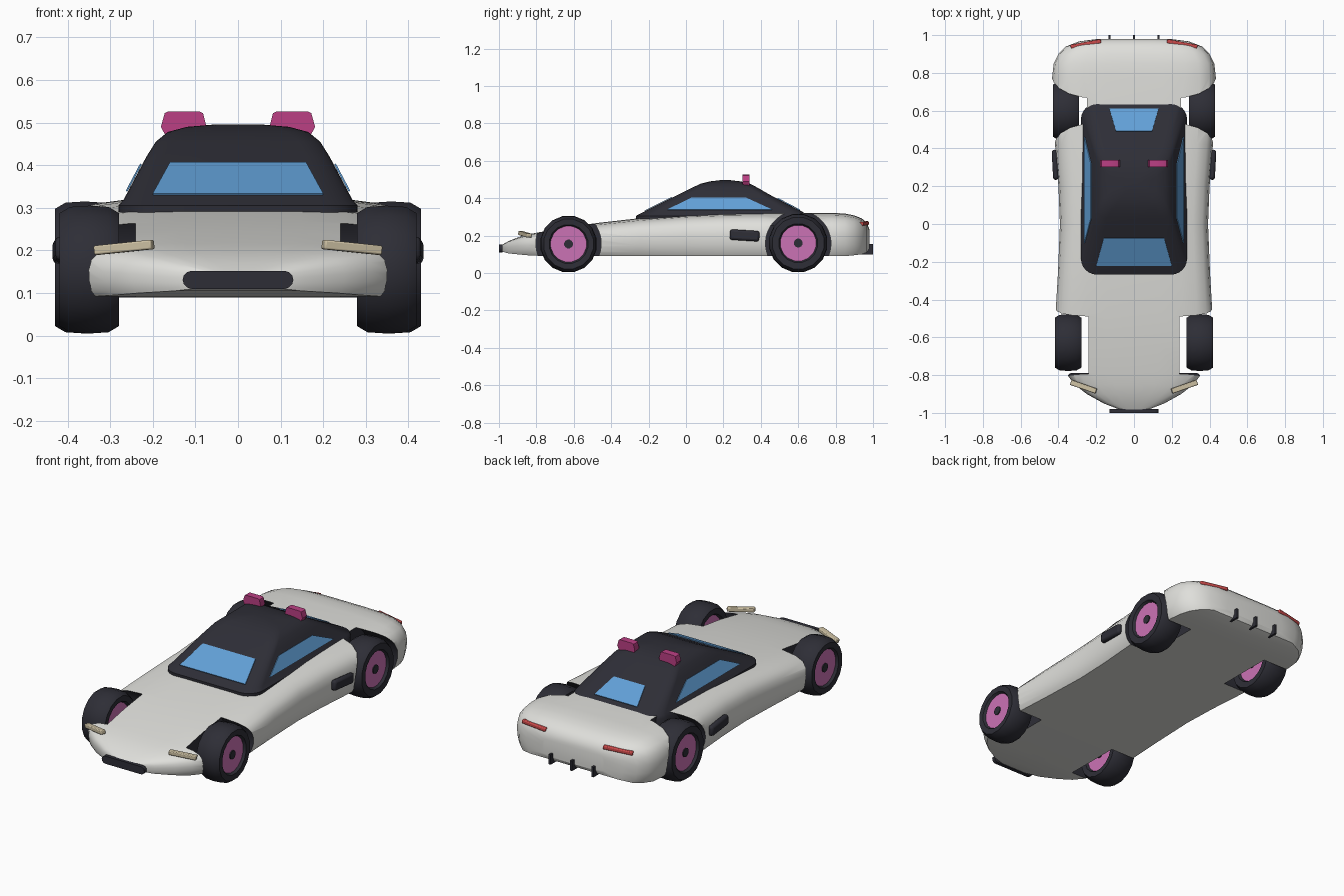
import bpy, bmesh, math
from mathutils import Vector, Matrix

if "Cube" in bpy.data.objects:
    bpy.data.objects.remove(bpy.data.objects["Cube"])


def material(name, rgb):
    m = bpy.data.materials.new(name)
    m.diffuse_color = (*rgb, 1)
    m.use_nodes = True
    m.node_tree.nodes["Principled BSDF"].inputs["Base Color"].default_value = m.diffuse_color
    return m


WHITE = material("body_white", (0.74, 0.74, 0.71))
DARK = material("charcoal", (0.027, 0.027, 0.037))
GLASS = material("window_blue", (0.12, 0.35, 0.68))
PINK = material("rim_pink", (0.60, 0.17, 0.46))
MAGENTA = material("beacon_magenta", (0.50, 0.05, 0.23))
CREAM = material("headlight_cream", (0.60, 0.52, 0.36))
RED = material("taillight_red", (0.60, 0.07, 0.07))


def finish(name, bm, mat, angle=35, bevel=0, segments=2):
    bmesh.ops.recalc_face_normals(bm, faces=bm.faces)
    me = bpy.data.meshes.new(name)
    bm.to_mesh(me)
    bm.free()
    me.materials.append(mat)
    ob = bpy.data.objects.new(name, me)
    bpy.context.collection.objects.link(ob)
    if bevel:
        mod = ob.modifiers.new("bevel", "BEVEL")
        mod.width, mod.segments = bevel, segments
    smooth(ob, angle)
    return ob


def smooth(ob, angle):
    bpy.ops.object.select_all(action="DESELECT")
    ob.select_set(True)
    bpy.context.view_layer.objects.active = ob
    if angle:
        bpy.ops.object.shade_smooth_by_angle(angle=math.radians(angle))


def loft(name, rings, mat, angle=35, closed=False):
    """Skin a list of equal-length point rings; cap the ends unless closed."""
    bm = bmesh.new()
    vs = [[bm.verts.new(p) for p in r] for r in rings]
    n = len(vs[0])
    pairs = list(zip(vs, vs[1:])) + ([(vs[-1], vs[0])] if closed else [])
    for a, b in pairs:
        for i in range(n):
            j = (i + 1) % n
            bm.faces.new((a[i], a[j], b[j], b[i]))
    if not closed:
        bm.faces.new(vs[0])
        bm.faces.new(vs[-1])
    return finish(name, bm, mat, angle)


def bar(name, p, q, wide, high, mat, bevel):
    """Bevelled box running from p to q."""
    p, q = Vector(p), Vector(q)
    d = (q - p).normalized()
    side = Vector((0, 0, 1)).cross(d).normalized()
    rot = Matrix((d, side, d.cross(side))).transposed().to_4x4()
    bm = bmesh.new()
    bmesh.ops.create_cube(bm, size=1, matrix=Matrix.Translation((p + q) / 2) @ rot
                          @ Matrix.Diagonal(((q - p).length, wide, high, 1)))
    return finish(name, bm, mat, 35, bevel)


def prism(name, pts, offset, mat, angle=0):
    """Flat polygon extruded along an offset vector."""
    off = Vector(offset)
    return loft(name, [pts, [Vector(p) + off for p in pts]], mat, angle)


def x_ring(r, x, cy, cz, n):
    return [(x, cy + r * math.cos(2 * math.pi * (i + .5) / n),
             cz + r * math.sin(2 * math.pi * (i + .5) / n)) for i in range(n)]


# Body shell: y, half width, bottom, top
stations = [(-.985, .07, .115, .15), (-.95, .16, .105, .17), (-.90, .25, .10, .19),
            (-.85, .315, .095, .205), (-.79, .36, .092, .217), (-.64, .40, .09, .245),
            (-.47, .415, .09, .268), (-.25, .402, .09, .293), (0, .392, .09, .312),
            (.2, .40, .09, .32), (.42, .418, .09, .322), (.6, .43, .09, .322),
            (.78, .433, .09, .322), (.85, .425, .09, .318), (.90, .40, .095, .308),
            (.94, .36, .10, .292), (.967, .29, .11, .268), (.98, .19, .13, .235)]
half = [(0, 1), (.35, 1), (.62, .985), (.8, .94), (.92, .85), (.98, .7), (1, .5),
        (.99, .28), (.965, .1), (.93, 0), (0, 0)]
outline = half + [(-x, z) for x, z in half[-2:0:-1]]
body = loft("body", [[(w * fx, y, b + (t - b) * fz) for fx, fz in outline]
                     for y, w, b, t in stations], WHITE)
body.data.materials.append(DARK)

# Wheel wells cut through the body sides
AXLES = [(-.628, .349, .153, .24), (.60, .36, .158, .25)]   # y, wheel x, radius, well inner x
WELL = .175
for y, wx, r, inner in AXLES:
    for s in (-1, 1):
        cutter = loft("well_cutter", [x_ring(WELL, s * inner, y, .158, 40),
                                      x_ring(WELL, s * .6, y, .158, 40)], DARK)
        mod = body.modifiers.new("well", "BOOLEAN")
        mod.operation, mod.solver, mod.object = "DIFFERENCE", "EXACT", cutter
        bpy.context.view_layer.objects.active = body
        bpy.ops.object.modifier_apply(modifier=mod.name)
        bpy.data.objects.remove(cutter)
for f in body.data.polygons:
    c = f.center
    in_well = any(math.hypot(c.y - y, c.z - .158) < WELL + .0005 and abs(c.x) > inner - .002
                  for y, _, _, inner in AXLES)
    f.material_index = 1 if in_well else 0
smooth(body, 32)

# Wheels: tyre ring, rim disc, hub cap
for (y, wx, r, _), label in zip(AXLES, ("front", "rear")):
    for s in (-1, 1):
        prof = [(.094, -.05), (.105, -.068), (r - .018, -.070), (r - .003, -.045),
                (r, 0), (r - .003, .045), (r - .018, .070), (.105, .068), (.094, .05)]
        cz = r + .002
        loft(label + "_tyre", [x_ring(pr, s * wx + px, y, cz, 16) for pr, px in prof],
             DARK, 30, closed=True)
        loft(label + "_rim", [x_ring(pr, s * wx + px, y, cz, 24) for pr, px in
                              ((.097, -.055), (.097, .055))], PINK)
        loft(label + "_hub_cap", [x_ring(pr, s * wx + px, y, cz, 12) for pr, px in
                                  ((.024, -.06), (.024, .06))], DARK)


# Cabin: stacked rounded rectangles: z, half width, front y, rear y, corner radius
def rounded(z, hx, y0, y1, r):
    pts = []
    for k, (cx, cy) in enumerate(((hx - r, y1 - r), (r - hx, y1 - r),
                                  (r - hx, y0 + r), (hx - r, y0 + r))):
        for i in range(7):
            a = math.pi / 2 * (k + i / 6)
            pts.append((cx + r * math.cos(a), cy + r * math.sin(a), z))
    return pts


levels = [(.25, .28, -.265, .635, .085), (.305, .281, -.268, .638, .085),
          (.32, .268, -.24, .636, .075), (.42, .215, -.04, .445, .055),
          (.455, .193, .03, .385, .05), (.478, .165, .08, .34, .05),
          (.49, .12, .13, .29, .045), (.496, .05, .18, .24, .02)]
loft("cabin", [rounded(*l) for l in levels], DARK, 40)


# Windows: thin plates lying on the sloped cabin walls
def on_front(x, z): return (x, -.24 + 2.0 * (z - .32) - .001, z)
def on_rear(x, z): return (x, .636 - 1.91 * (z - .32) + .001, z)
def on_side(s, y, z): return (s * (.268 - .53 * (z - .32) + .001), y, z)


prism("windshield", [on_front(*p) for p in ((-.20, .33), (.20, .33), (.16, .403), (-.16, .403))],
      (0, -.002, .004), GLASS)
prism("rear_window", [on_rear(*p) for p in ((-.13, .335), (.13, .335), (.095, .397), (-.095, .397))],
      (0, .002, .004), GLASS)
for s in (-1, 1):
    prism("side_window", [on_side(s, *p) for p in ((-.10, .338), (.46, .338), (.32, .402), (.03, .402))],
          (s * .004, 0, .002), GLASS)

    # Roof beacons, flaring toward the roof
    prism("roof_beacon", [(s * x, .302, z) for x, z in
                          ((.085, .46), (.165, .46), (.181, .49), (.172, .522), (.165, .526),
                           (.09, .526), (.082, .522), (.074, .49))], (0, .038, 0), MAGENTA, 35)
    # Lamps and side vents
    bar("headlight", (s * .20, -.885, .214), (s * .335, -.838, .200), .028, .022, CREAM, .004)
    bar("taillight", (s * .175, .968, .267), (s * .335, .938, .262), .022, .020, RED, .005)
    vent = bar("side_vent", (s * .413, .235, .206), (s * .421, .392, .196), .03, .056, DARK, .012)

# Front bumper plate with rounded ends
plate = []
for cx, a0 in ((.109, -90), (-.109, 90)):
    for i in range(7):
        a = math.radians(a0 + 30 * i)
        plate.append((cx + .021 * math.cos(a), -1.0, .131 + .021 * math.sin(a)))
prism("bumper_plate", plate, (0, .02, 0), DARK, 35)

# Rear diffuser fins
for x in (-.13, 0, .13):
    prism("rear_fin", [(x - .006, y, z) for y, z in
                       ((.90, .10), (1.0, .10), (1.0, .155), (.93, .155))], (.012, 0, 0), DARK)
